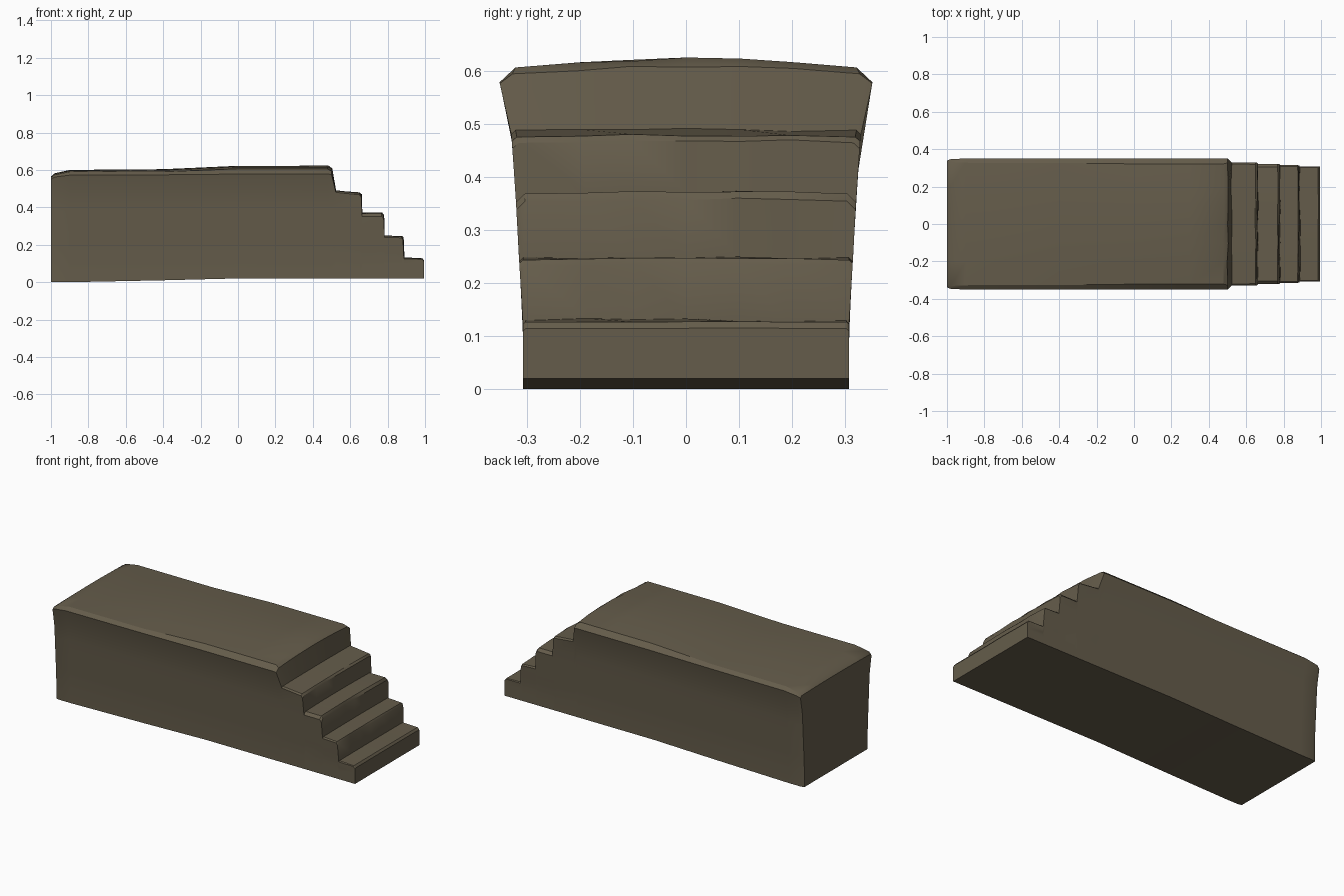
import bpy, bmesh, random

if "Cube" in bpy.data.objects:
    bpy.data.objects.remove(bpy.data.objects["Cube"])
random.seed(4)

# Stations along the length: x, top height, edge drop, crown, wobble
STATIONS = [
    (-1.0, .565, .015, .004, 0), (-.98, .582, .02, .008, 0),
    (-.90, .600, .028, .01, 0), (-.40, .604, .03, .014, 0),
    (0, .622, .044, .016, 0), (.30, .622, .044, .016, 0),
    (.478, .622, .044, .016, .004), (.50, .606, .03, .012, .005),
    (.523, .490, .010, .002, .007),
    (.65, .479, .012, .004, .003), (.659, .468, .015, .004, .004),
    (.664, .372, .020, .004, .006),
    (.768, .372, .020, .004, .003), (.779, .358, .02, .004, .005),
    (.784, .250, .010, .002, .006),
    (.875, .245, .008, .002, .003), (.882, .236, .010, .002, .004),
    (.887, .130, .006, .001, .005),
    (.985, .127, .005, .001, .001), (.995, .115, .006, .001, .001),
]
FLARE = [(0, .307), (.12, .307), (.25, .315), (.40, .323),
         (.50, .331), (.58, .352), (.70, .352)]
ROWS = [-1, -.62, -.32, 0, .32, .62, 1]
LEVELS = 6


def half_width(z):
    for (z0, w0), (z1, w1) in zip(FLARE, FLARE[1:]):
        if z <= z1:
            return w0 + (w1 - w0) * max(0, z - z0) / (z1 - z0)
    return FLARE[-1][1]


def base(x):
    return 0.02 * min(1, max(0, (x + .8) / .8))


def section(x, top, drop, crown, wob):
    """Closed ring: up the front side, across the top, down the back side."""
    inset = .006 if x < -.99 else 0
    edge, low = top - drop, base(x)
    side = []
    for k in range(LEVELS + 1):
        z = low + (edge - low) * k / LEVELS
        side.append((half_width(z) - inset, z))
    inner = side[-1][0] - min(.03, drop * .8)
    pts = [(x, -y, z) for y, z in side]
    for t in ROWS:
        j = random.uniform(-1, 1) * wob if abs(t) < 1 else 0
        pts.append((x + j, t * inner, top - crown * t * t + j * .8))
    return pts + [(x, y, z) for y, z in reversed(side)]


# Solid stepped block lofted through the stations
bm = bmesh.new()
rings = [[bm.verts.new(p) for p in section(*s)] for s in STATIONS]
n = len(rings[0])
for a, b in zip(rings, rings[1:]):
    for i in range(n):
        k = (i + 1) % n
        bm.faces.new((a[i], a[k], b[k], b[i]))
bm.faces.new(rings[0])
bm.faces.new(rings[-1])
bmesh.ops.recalc_face_normals(bm, faces=bm.faces)

mesh = bpy.data.meshes.new("stepped_stone_block")
bm.to_mesh(mesh)
bm.free()
block = bpy.data.objects.new("stepped_stone_block", mesh)
bpy.context.collection.objects.link(block)

# Brown stone colour
stone = bpy.data.materials.new("brown_stone")
stone.diffuse_color = (.13, .108, .07, 1)
stone.use_nodes = True
stone.node_tree.nodes["Principled BSDF"].inputs["Base Color"].default_value = stone.diffuse_color
mesh.materials.append(stone)

bpy.context.view_layer.objects.active = block
block.select_set(True)
bpy.ops.object.shade_smooth_by_angle(angle=.55)
